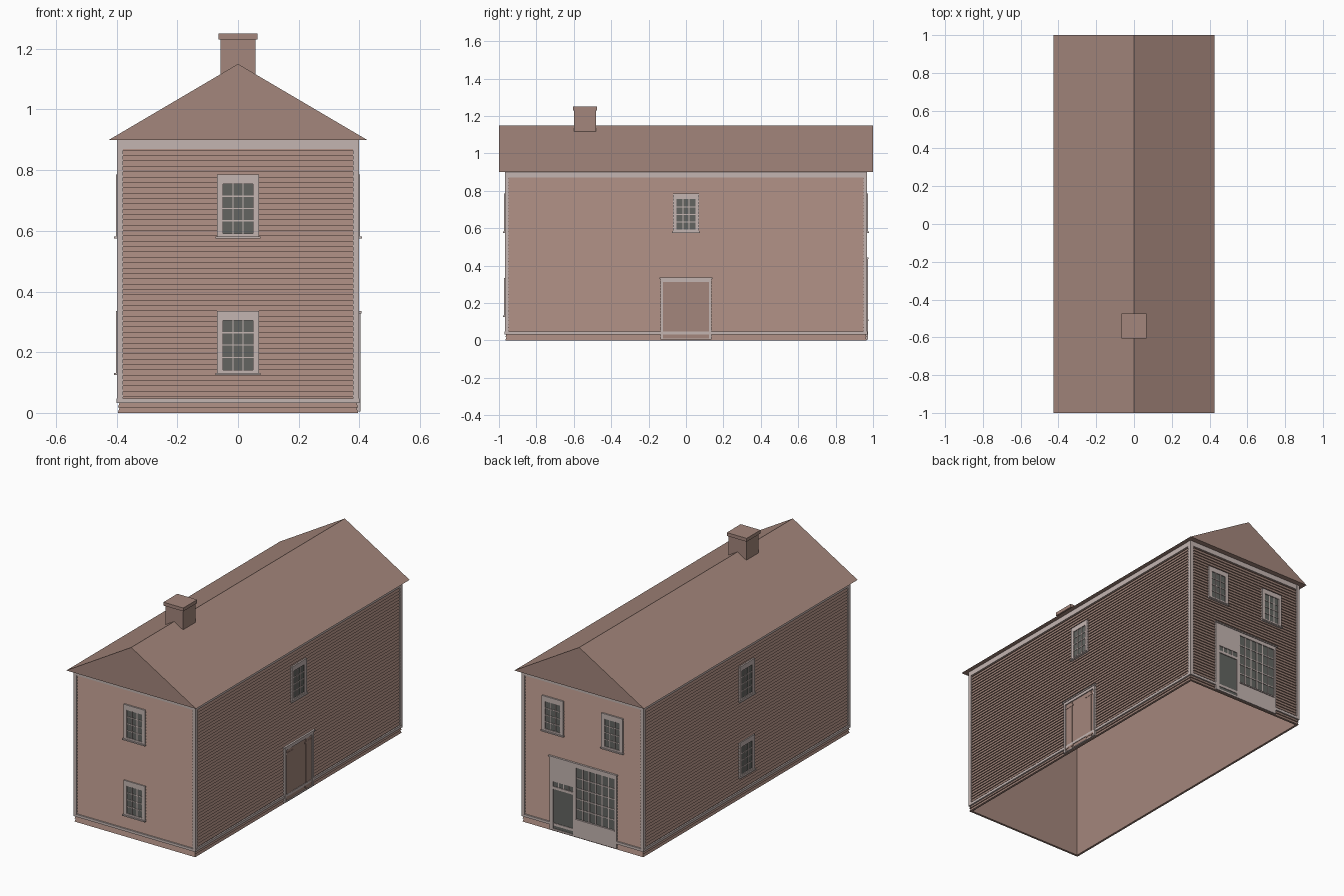
import bpy, bmesh

cube = bpy.data.objects.get("Cube")
if cube:
    bpy.data.objects.remove(cube)


def material(name, r, g, b):
    m = bpy.data.materials.new(name)
    m.use_nodes = True
    m.diffuse_color = (r, g, b, 1)
    bsdf = next(n for n in m.node_tree.nodes if n.type == 'BSDF_PRINCIPLED')
    bsdf.inputs["Base Color"].default_value = (r, g, b, 1)
    return m


BROWN = material("dusty brown", 0.37, 0.24, 0.20)
TRIM = material("pale trim", 0.55, 0.46, 0.44)
GLASS = material("dark glass", 0.125, 0.13, 0.12)

HX, HY = 0.395, 0.965       # half width and half length of the walls
EAVE, RIDGE = 0.9, 1.15


def finish(name, bm, mat):
    bmesh.ops.recalc_face_normals(bm, faces=bm.faces)
    me = bpy.data.meshes.new(name)
    bm.to_mesh(me)
    bm.free()
    me.materials.append(mat)
    ob = bpy.data.objects.new(name, me)
    bpy.context.collection.objects.link(ob)
    return ob


def add_box(bm, lo, hi):
    verts = bmesh.ops.create_cube(bm, size=1)["verts"]
    for v in verts:
        v.co = [(a + b) / 2 + c * (b - a) for a, b, c in zip(lo, hi, v.co)]


def wall_boxes(name, wall, boxes, mat):
    """Boxes (u0, u1, z0, z1, d0, d1) on a wall: u along it, d outward."""
    bm = bmesh.new()
    for u0, u1, z0, z1, d0, d1 in boxes:
        if wall in ("front", "back"):
            s, half = (-1 if wall == "front" else 1), HY
        else:
            s, half = (-1 if wall == "right" else 1), HX
        a, b = sorted((s * (half + d0), s * (half + d1)))
        if wall in ("front", "back"):
            add_box(bm, (u0, a, z0), (u1, b, z1))
        else:
            add_box(bm, (a, u0, z0), (b, u1, z1))
    return finish(f"{wall}_{name}", bm, mat)


def border(u0, u1, z0, z1, side, top, bottom, d):
    """Four strips around an opening."""
    return [(u0, u0 + side, z0, z1, -0.005, d), (u1 - side, u1, z0, z1, -0.005, d),
            (u0 + side, u1 - side, z1 - top, z1, -0.005, d),
            (u0 + side, u1 - side, z0, z0 + bottom, -0.005, d)]


def bars(u0, u1, z0, z1, cols, rows, w, d):
    """Glazing bars dividing an opening into panes."""
    out = []
    for i in range(1, cols):
        u = u0 + (u1 - u0) * i / cols
        out.append((u - w, u + w, z0, z1, 0, d))
    for j in range(1, rows):
        z = z0 + (z1 - z0) * j / rows
        out.append((u0, u1, z - w, z + w, 0, d))
    return out


def window(label, wall, u, z):
    u0, u1, z1 = u - 0.07, u + 0.07, z + 0.205
    gu0, gu1, gz0, gz1 = u0 + 0.02, u1 - 0.02, z + 0.012, z1 - 0.03
    parts = border(u0, u1, z, z1, 0.02, 0.03, 0.012, 0.007)
    parts += bars(gu0, gu1, gz0, gz1, 3, 4, 0.0022, 0.005)
    parts.append((u0 - 0.004, u1 + 0.004, z - 0.005, z + 0.002, 0, 0.014))
    wall_boxes(label + "_window_frame", wall, parts, TRIM)
    wall_boxes(label + "_window_glass", wall, [(gu0, gu1, gz0, gz1, -0.005, 0.002)], GLASS)


# Clapboard walls: a saw-tooth profile swept round the plan, hollow and open below
BOARDS = 51
pitch = EAVE / BOARDS
profile = [(-0.012, EAVE), (-0.012, 0)]
for i in range(BOARDS):
    profile += [(0.001, i * pitch), (-0.005, (i + 1) * pitch)]
bm = bmesh.new()
rings = [[bm.verts.new((sx * (HX + d), sy * (HY + d), z))
          for sx, sy in ((-1, -1), (1, -1), (1, 1), (-1, 1))] for d, z in profile]
for a, b in zip(rings, rings[1:]):
    for k in range(4):
        n = (k + 1) % 4
        bm.faces.new((a[k], a[n], b[n], b[k]))
finish("clapboard_walls", bm, BROWN)

# Trim boards on every wall
for wall, half in (("front", HX), ("back", HX), ("left", HY), ("right", HY)):
    e = half + 0.004
    wall_boxes("trim", wall, [(-e, -e + 0.02, 0.033, EAVE, -0.01, 0.004),
                              (e - 0.02, e, 0.033, EAVE, -0.01, 0.004),
                              (-e, e, 0.87, EAVE, -0.01, 0.0035),
                              (-e, e, 0.033, 0.048, -0.01, 0.005)], TRIM)

# Roof prism
bm = bmesh.new()
ends = [[bm.verts.new(p) for p in ((-0.425, y, EAVE), (0.425, y, EAVE), (0, y, RIDGE))]
        for y in (-1, 1)]
bm.faces.new(ends[0])
bm.faces.new(ends[1])
for k in range(3):
    n = (k + 1) % 3
    bm.faces.new((ends[0][k], ends[0][n], ends[1][n], ends[1][k]))
finish("roof", bm, BROWN)

# Chimney with cap
bm = bmesh.new()
add_box(bm, (-0.058, -0.598, 1.05), (0.058, -0.482, 1.23))
add_box(bm, (-0.065, -0.605, 1.23), (0.065, -0.475, 1.25))
finish("chimney", bm, BROWN)

# Windows
LOW, HIGH = 0.13, 0.58
window("upper", "front", 0, HIGH)
window("lower", "front", 0, LOW)
window("upper", "right", 0, HIGH)
window("lower", "right", 0, LOW)
window("upper", "left", 0, HIGH)
window("upper_left", "back", 0.195, HIGH)
window("upper_right", "back", -0.195, HIGH)

# Plank side door with straps
wall_boxes("door_frame", "left",
           border(-0.137, 0.137, 0.005, 0.33, 0.015, 0.018, 0.006, 0.008)
           + [(-0.143, 0.143, 0.328, 0.336, 0, 0.012)], TRIM)
planks = [(-0.122, 0.122, 0.01, 0.312, -0.005, 0.002)]
for s in (-1, 1):
    a, b = sorted((s * 0.065, s * 0.1))
    planks.append((a, b, 0.011, 0.311, 0, 0.004))
    a, b = sorted((s * 0.055, s * 0.122))
    for z in (0.025, 0.283):
        planks.append((a, b, z, z + 0.01, 0, 0.005))
wall_boxes("plank_door", "left", planks, BROWN)

# Shop front: pale surround, door with transom, large display window
DOOR = (0.06, 0.19)
SHOW = (-0.212, 0.04)
surround = [(-0.225, 0.215, 0.415, 0.44, -0.005, 0.007),
            (-0.23, 0.22, 0.436, 0.443, 0, 0.012),
            (DOOR[0], DOOR[1], 0.295, 0.415, -0.005, 0.007),
            (DOOR[0], DOOR[1], 0.25, 0.265, -0.005, 0.007),
            (DOOR[0], DOOR[1], 0.005, 0.015, -0.005, 0.007),
            (SHOW[0], SHOW[1], 0.005, 0.11, -0.005, 0.007),
            (SHOW[0], SHOW[1], 0.105, 0.112, 0, 0.012)]
for u0, u1 in ((-0.225, SHOW[0]), (SHOW[1], DOOR[0]), (DOOR[1], 0.215)):
    surround.append((u0, u1, 0.005, 0.415, -0.005, 0.007))
surround += bars(*DOOR, 0.265, 0.295, 4, 1, 0.003, 0.005)
surround += bars(*SHOW, 0.11, 0.415, 6, 5, 0.003, 0.005)
wall_boxes("shop_front", "back", surround, TRIM)
wall_boxes("shop_door", "back", [(*DOOR, 0.015, 0.25, -0.005, 0.002)], GLASS)
wall_boxes("shop_glass", "back", [(*DOOR, 0.265, 0.295, -0.005, 0.002),
                                  (*SHOW, 0.11, 0.415, -0.005, 0.002)], GLASS)
